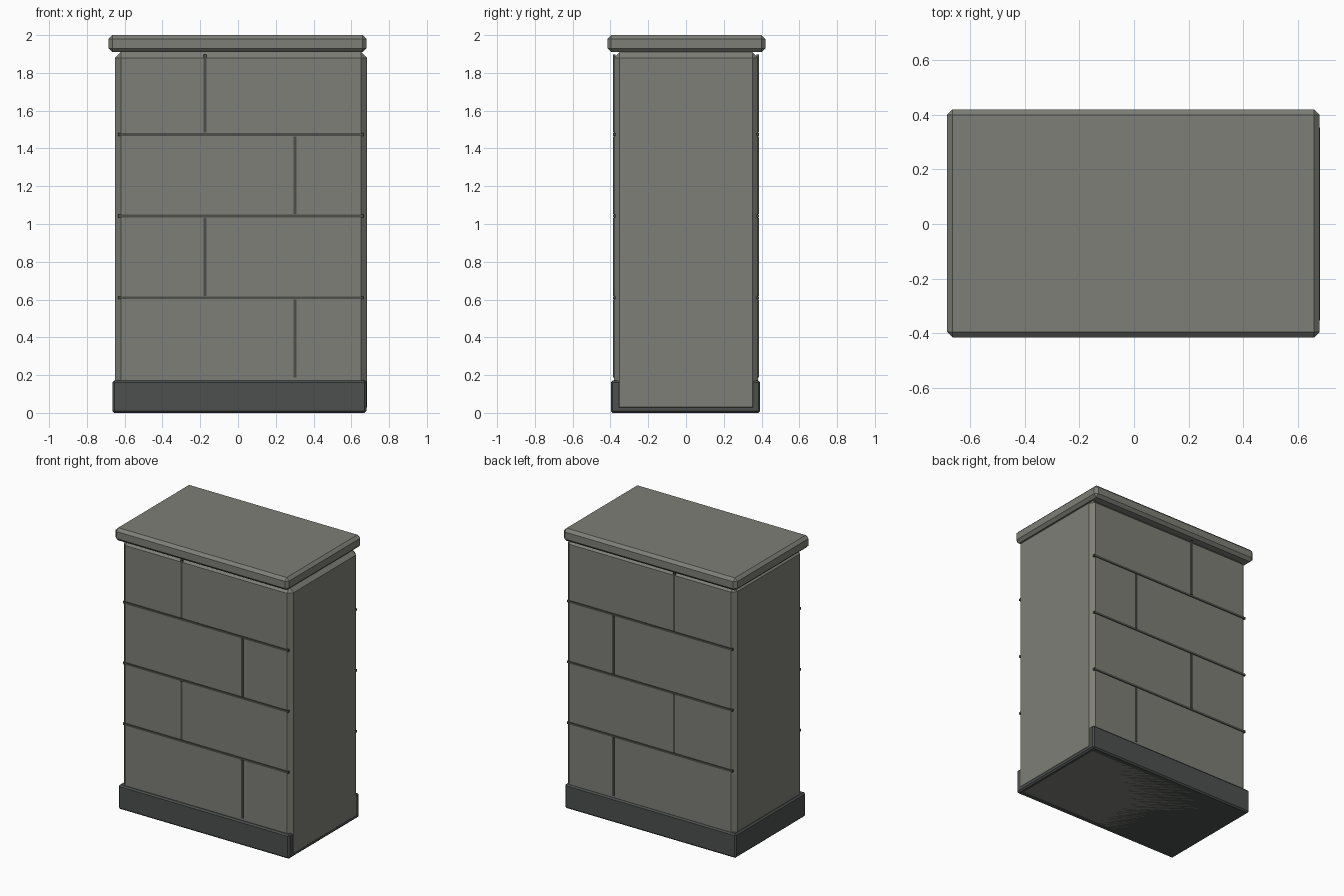
import bpy

if "Cube" in bpy.data.objects:
    bpy.data.objects.remove(bpy.data.objects["Cube"])


def material(name, rgb):
    m = bpy.data.materials.new(name)
    m.diffuse_color = (*rgb, 1)
    m.use_nodes = True
    m.node_tree.nodes["Principled BSDF"].inputs["Base Color"].default_value = m.diffuse_color
    return m


stone = material("stone", (0.21, 0.21, 0.185))
dark_stone = material("dark_stone", (0.075, 0.08, 0.078))
mortar = material("mortar", (0.075, 0.075, 0.068))


def block(name, x, y, z, mat, chamfer=0):
    """Box from (min, max) ranges, with flat chamfered edges."""
    bpy.ops.mesh.primitive_cube_add(size=1, location=[(a + b) / 2 for a, b in (x, y, z)])
    ob = bpy.context.object
    ob.name = name
    ob.scale = [b - a for a, b in (x, y, z)]
    bpy.ops.object.transform_apply(location=False, rotation=False, scale=True)
    ob.data.materials.append(mat)
    if chamfer:
        bevel = ob.modifiers.new("chamfer", 'BEVEL')
        bevel.width = chamfer
        bevel.segments = 1
    return ob


# Main masonry: pillar, plinth and capstone
block("wall_body", (-0.65, 0.682), (-0.382, 0.382), (0, 1.91), stone, 0.03)
block("plinth", (-0.665, 0.68), (-0.398, 0.393), (0, 0.172), dark_stone, 0.01)
block("capstone", (-0.685, 0.68), (-0.416, 0.42), (1.91, 2.0), stone, 0.02)

# Mortar joints on front and back faces
bottom, course, half = 0.177, 0.4325, 0.0075
for side, sign in (("front", -1), ("back", 1)):
    depth = sorted((sign * 0.372, sign * 0.387))
    for i in range(4):
        z = bottom + i * course
        # horizontal bed joint between courses
        if i:
            block(f"{side}_bed_joint_{i}", (-0.635, 0.665), depth,
                  (z - half, z + half), mortar)
        # staggered upright joint
        x = -0.175 if i % 2 else 0.302
        block(f"{side}_upright_joint_{i}", (x - half, x + half), depth,
              (z + 0.01, z + course - 0.01), mortar)
